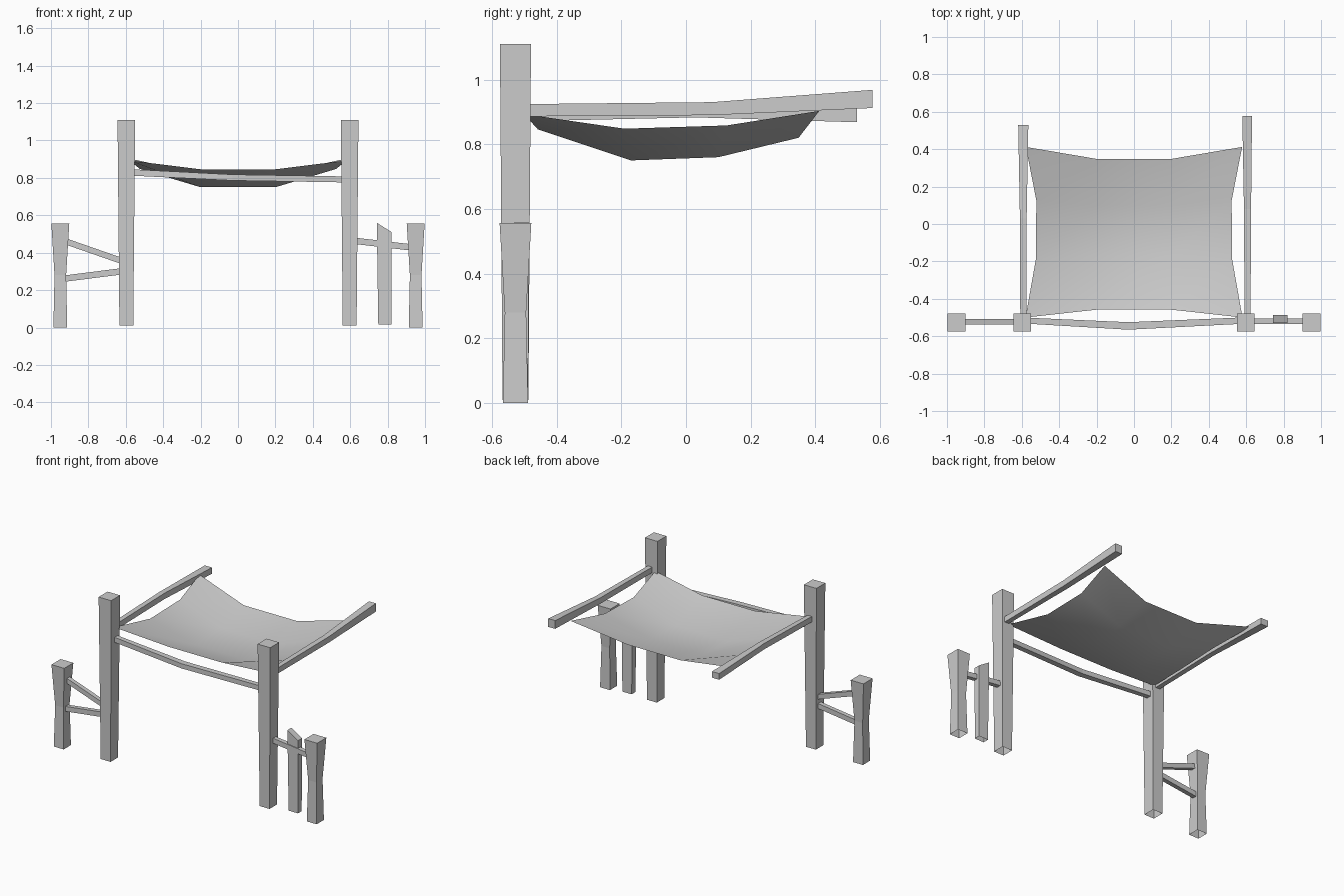
import bpy, bmesh
from mathutils import Vector

cube = bpy.data.objects.get("Cube")
if cube:
    bpy.data.objects.remove(cube, do_unlink=True)

grey = bpy.data.materials.new("weathered grey")
grey.use_nodes = True
grey.diffuse_color = (0.6, 0.6, 0.6, 1)
grey.node_tree.nodes["Principled BSDF"].inputs["Base Color"].default_value = (0.6, 0.6, 0.6, 1)

AXES = {"x": ((0, 1, 0), (0, 0, 1)),
        "y": ((1, 0, 0), (0, 0, 1)),
        "z": ((1, 0, 0), (0, 1, 0))}


def finish(name, bm):
    mesh = bpy.data.meshes.new(name)
    bm.to_mesh(mesh)
    bm.free()
    mesh.materials.append(grey)
    obj = bpy.data.objects.new(name, mesh)
    bpy.context.collection.objects.link(obj)
    return obj


def timber(name, along, stations, open_start=False, slant=0):
    """Four-sided timber through stations of (centre, half width, half height)."""
    u, v = (Vector(a) for a in AXES[along])
    bm = bmesh.new()
    rings = []
    for centre, hu, hv in stations:
        c = Vector(centre)
        rings.append([bm.verts.new(c + u * hu * a + v * hv * b)
                      for a, b in ((-1, -1), (1, -1), (1, 1), (-1, 1))])
    for r, s in zip(rings, rings[1:]):
        for i in range(4):
            j = (i + 1) % 4
            bm.faces.new((r[i], r[j], s[j], s[i]))
    bm.faces.new(rings[-1])
    if not open_start:
        bm.faces.new(rings[0][::-1])
    for vert in rings[-1][1:3]:
        vert.co.z -= slant
    bmesh.ops.recalc_face_normals(bm, faces=bm.faces)
    return finish(name, bm)


Y = -0.527

# Posts, open underneath
for side, s in (("right", -1), ("left", 1)):
    x = 0.597 * s
    timber(side + "_tall_post", "z",
           [((x, Y, 0.01), 0.037, 0.04), ((x, Y, 1.11), 0.047, 0.048)], True)
    x = 0.95 * s
    timber(side + "_short_post", "z",
           [((x, Y, 0), 0.037, 0.039), ((x, Y, 0.28), 0.031, 0.033),
            ((x, Y, 0.557), 0.048, 0.049)], True)
timber("left_fence_pale", "z",
       [((0.785, -0.508, 0.015), 0.035, 0.02), ((0.782, -0.508, 0.56), 0.04, 0.022)],
       True, slant=0.05)

# Fence rails
for name, start, end in (
        ("right_upper_rail", (-0.92, -0.523, 0.46), (-0.61, -0.523, 0.352)),
        ("right_lower_rail", (-0.94, -0.523, 0.26), (-0.61, -0.523, 0.302)),
        ("left_rail", (0.62, -0.52, 0.464), (0.93, -0.52, 0.428))):
    timber(name, "x", [(start, 0.015, 0.017), (end, 0.015, 0.017)])

# Front and side beams
timber("front_beam", "x",
       [((-0.57, -0.517, 0.829), 0.016, 0.017), ((-0.03, -0.545, 0.802), 0.02, 0.016),
        ((0.57, -0.517, 0.792), 0.017, 0.016)])
timber("left_beam", "y",
       [((0.607, -0.5, 0.905), 0.016, 0.019), ((0.607, 0.08, 0.91), 0.019, 0.02),
        ((0.605, 0.577, 0.94), 0.026, 0.028)])
timber("right_beam", "y",
       [((-0.592, -0.5, 0.89), 0.016, 0.019), ((-0.592, 0.03, 0.903), 0.018, 0.02),
        ((-0.592, 0.528, 0.889), 0.027, 0.021)])

# Sagging cloth canopy, rows running front to back
rows = (((0.58, -0.5, 0.893), (0.2, -0.458, 0.846)),
        ((0.525, -0.19, 0.848), (0.2, -0.17, 0.75)),
        ((0.522, 0.125, 0.858), (0.2, 0.1, 0.76)),
        ((0.578, 0.412, 0.903), (0.2, 0.348, 0.82)))
bm = bmesh.new()
grid = []
for (ox, oy, oz), (ix, iy, iz) in rows:
    grid.append([bm.verts.new(p) for p in
                 ((-ox, oy, oz), (-ix, iy, iz), (ix, iy, iz), (ox, oy, oz))])
for a, b in zip(grid, grid[1:]):
    for i in range(3):
        bm.faces.new((a[i], a[i + 1], b[i + 1], b[i])).smooth = True
finish("cloth_canopy", bm)
